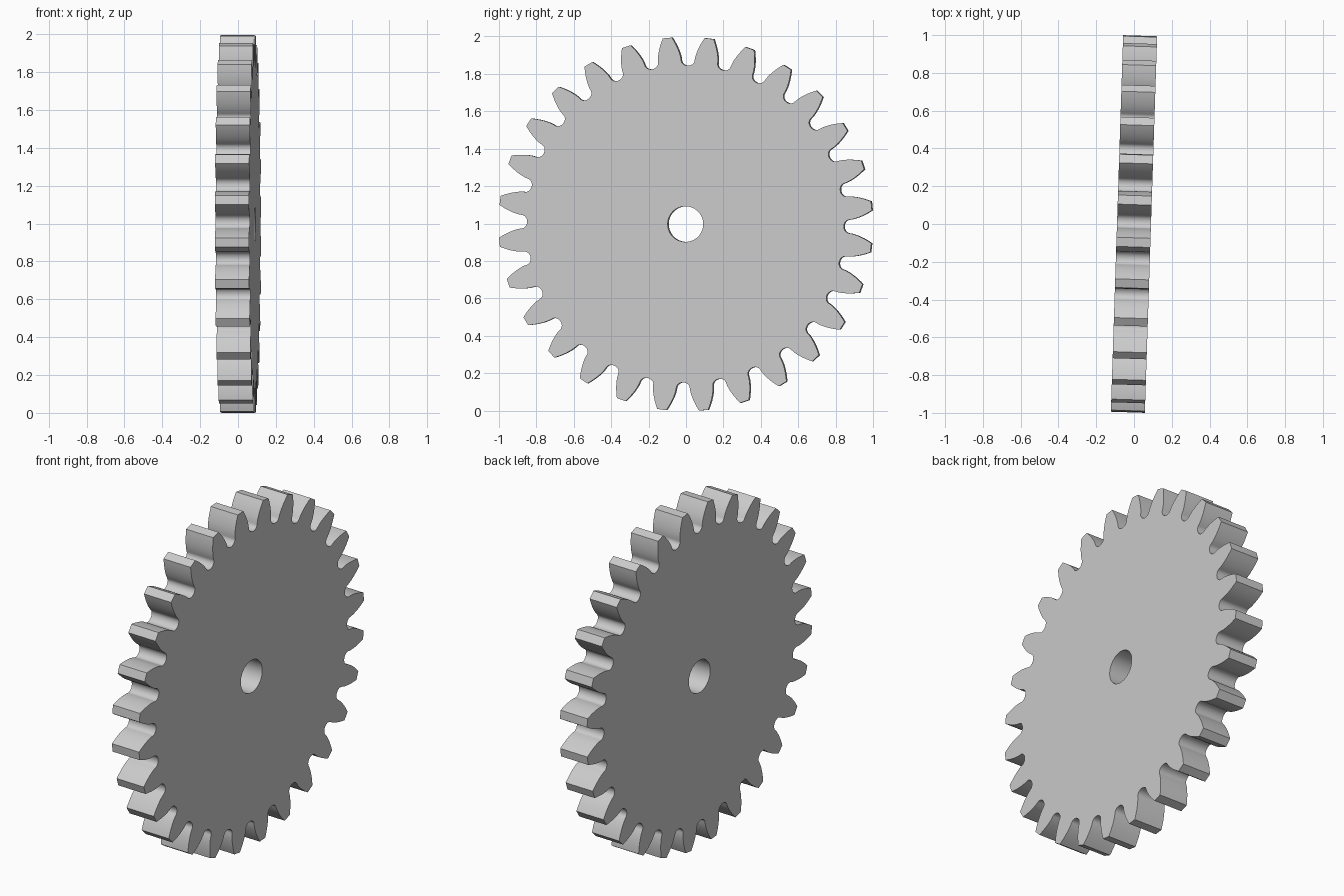
import bpy
import bmesh
from math import acos, cos, sin, tan, pi, radians

cube = bpy.data.objects.get("Cube")
if cube:
    bpy.data.objects.remove(cube, do_unlink=True)

TEETH = 28
TIP_R = 1.0
MODULE = 2 * TIP_R / (TEETH + 2)
PITCH_R = MODULE * TEETH / 2
PRESSURE = radians(20)
BASE_R = PITCH_R * cos(PRESSURE)
ROOT_R = 0.847
BORE_R = 0.095
HALF_THICK = 0.09
PHASE = radians(0.85)
YAW = radians(-1.87)
FLANK_STEPS = 8
FILLET_STEPS = 8


def involute(a):
    return tan(a) - a


# Half of one gap between teeth, from the tip down to the root centre
half_gap_base = pi / (2 * TEETH) - involute(PRESSURE)
half = []
for i in range(FLANK_STEPS):
    r = TIP_R + (BASE_R - TIP_R) * i / FLANK_STEPS
    half.append((half_gap_base + involute(acos(BASE_R / r)), r))
for i in range(FILLET_STEPS + 1):
    t = pi / 2 * i / FILLET_STEPS
    half.append((half_gap_base * cos(t), BASE_R - (BASE_R - ROOT_R) * sin(t)))

# Mirror it into a full gap and repeat it around the wheel
gap = [(-a, r) for a, r in half] + [(a, r) for a, r in reversed(half[:-1])]
outline = [(PHASE + 2 * pi * k / TEETH + a, r)
           for k in range(TEETH) for a, r in gap]

bm = bmesh.new()


def ring(x, points):
    return [bm.verts.new((x, r * sin(a), r * cos(a))) for a, r in points]


# Four loops joined in a cycle: toothed rim, two flat sides and the bore
count = len(outline)
bore = [(PHASE + 2 * pi * (i - len(half) + 1) / count, BORE_R) for i in range(count)]
loops = [ring(-HALF_THICK, outline), ring(HALF_THICK, outline),
         ring(HALF_THICK, bore), ring(-HALF_THICK, bore)]
for n in range(4):
    p, q = loops[n], loops[(n + 1) % 4]
    for i in range(count):
        j = (i + 1) % count
        bm.faces.new((p[i], p[j], q[j], q[i]))
bmesh.ops.recalc_face_normals(bm, faces=bm.faces[:])

mesh = bpy.data.meshes.new("gear_wheel")
bm.to_mesh(mesh)
bm.free()
gear = bpy.data.objects.new("gear_wheel", mesh)
bpy.context.collection.objects.link(gear)
gear.location.z = 0.997
gear.rotation_euler.z = YAW

# Plain grey metal
colour = (0.6, 0.6, 0.6, 1)
mat = bpy.data.materials.new("light_grey")
mat.use_nodes = True
mat.diffuse_color = colour
for node in mat.node_tree.nodes:
    if node.type == "BSDF_PRINCIPLED":
        node.inputs["Base Color"].default_value = colour
mesh.materials.append(mat)

bpy.ops.object.select_all(action="DESELECT")
gear.select_set(True)
bpy.context.view_layer.objects.active = gear
bpy.ops.object.shade_smooth_by_angle(angle=radians(30))
